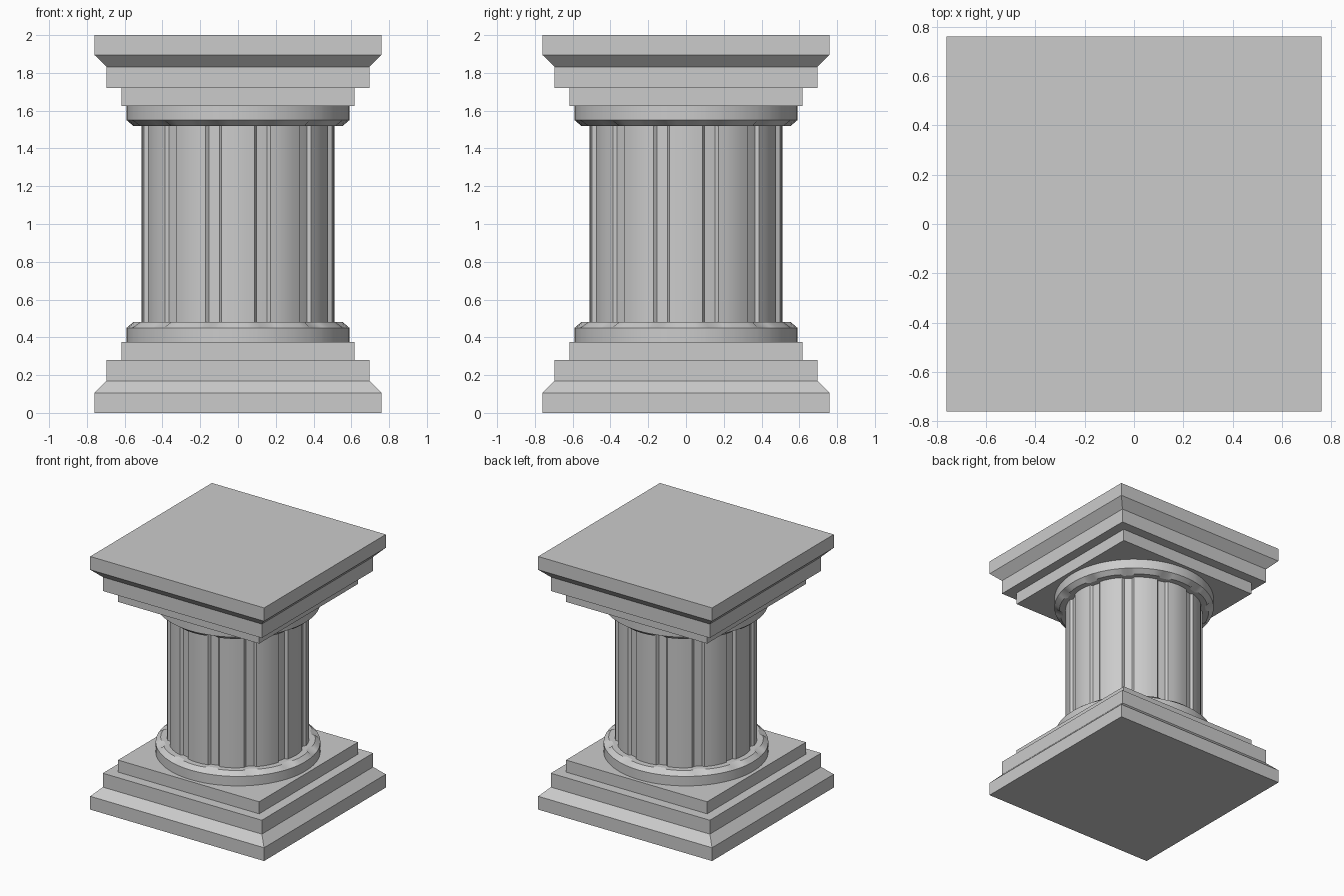
import bpy, bmesh
from math import sin, cos, radians, hypot

if "Cube" in bpy.data.objects:
    bpy.data.objects.remove(bpy.data.objects["Cube"])


def loft(name, rings, smooth=False):
    """Skin a stack of (outline, z) rings and cap both ends."""
    bm = bmesh.new()
    loops = [[bm.verts.new((x, y, z)) for x, y in outline] for outline, z in rings]
    n = len(loops[0])
    for a, b in zip(loops, loops[1:]):
        for i in range(n):
            j = (i + 1) % n
            bm.faces.new((a[i], a[j], b[j], b[i]))
    bm.faces.new(loops[0])
    bm.faces.new(loops[-1])
    bmesh.ops.recalc_face_normals(bm, faces=bm.faces)
    me = bpy.data.meshes.new(name)
    bm.to_mesh(me)
    bm.free()
    ob = bpy.data.objects.new(name, me)
    bpy.context.collection.objects.link(ob)
    if smooth:
        bpy.context.view_layer.objects.active = ob
        ob.select_set(True)
        bpy.ops.object.shade_smooth_by_angle(angle=radians(25))
        ob.select_set(False)
    return ob


# one repeat of the fluting: (angle in degrees, relative radius)
FLUTE = [(-10, .992), (-5, .998), (0, 1), (5, .998), (10, .992),
         (11.6, .955), (15, .955), (18.4, .955)]


def outline(radius, fluted):
    pts = []
    for k in range(12):
        for a, f in FLUTE:
            t = radians(30 * k + a)
            r = radius * (f if fluted else 1)
            pts.append((r * cos(t), r * sin(t)))
    return pts


def square(h):
    return [(-h, -h), (h, -h), (h, h), (-h, h)]


# stepped square plinth, repeated upside down as the capital
STEPS = [(.76, 0), (.76, .105), (.695, .17), (.695, .28), (.617, .28), (.617, .375)]
# round collar with a chamfer running into the fluting
COLLAR = [(.59, .375, False), (.59, .45, False), (.555, .48, True)]

for part, flip in (("base", False), ("capital", True)):
    height = (lambda z: 2 - z) if flip else (lambda z: z)
    loft(part + "_plinth", [(square(h), height(z)) for h, z in STEPS])
    loft(part + "_collar", [(outline(r, f), height(z)) for r, z, f in COLLAR], True)

# fluted column shaft
loft("shaft", [(outline(.51, True), .48), (outline(.51, True), 1.52)], True)
